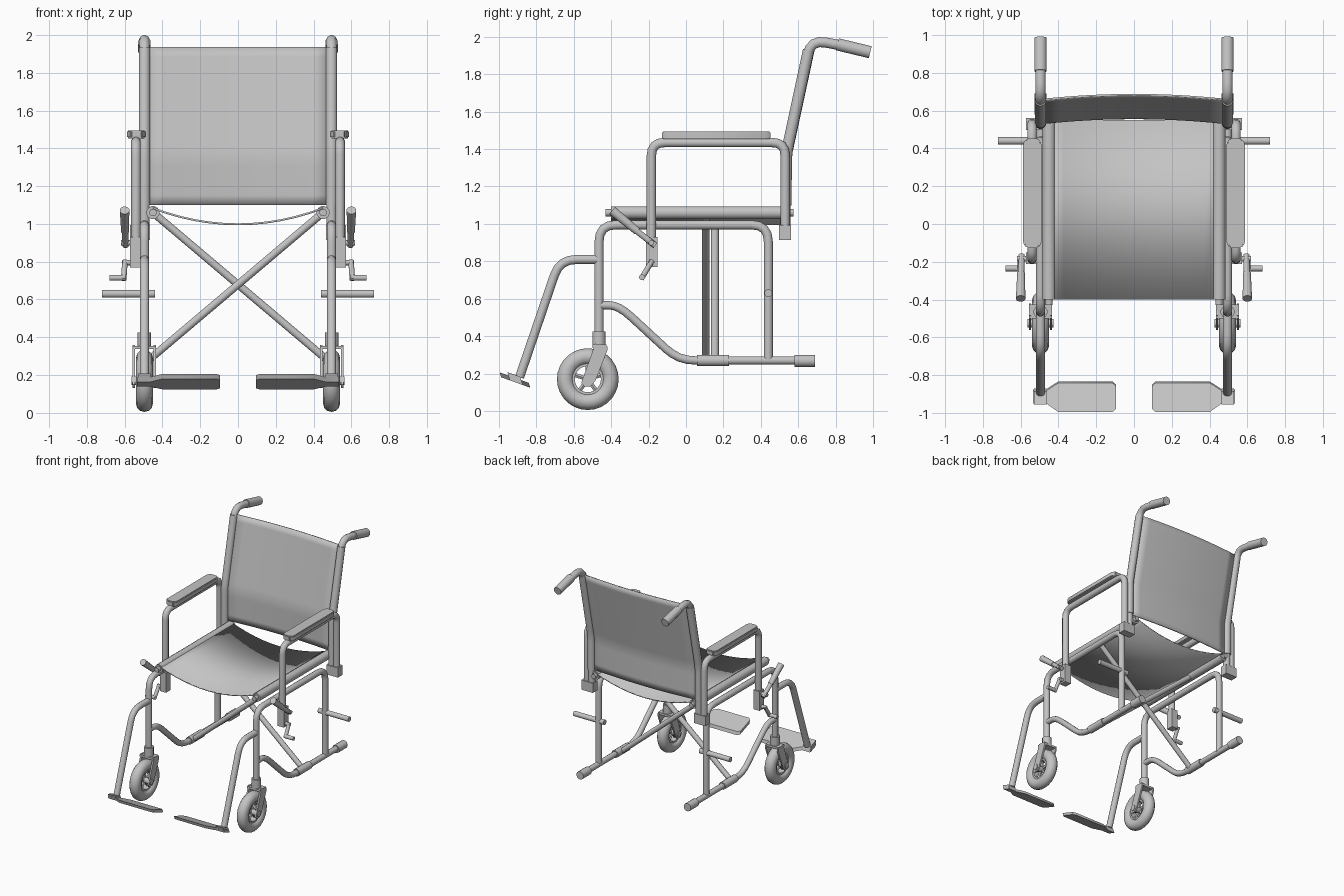
import bpy, bmesh, math
from mathutils import Vector, Matrix

cube = bpy.data.objects.get("Cube")
if cube:
    bpy.data.objects.remove(cube, do_unlink=True)

grey = bpy.data.materials.new("plain grey")
grey.use_nodes = True
grey.diffuse_color = (0.55, 0.55, 0.55, 1)
grey.node_tree.nodes["Principled BSDF"].inputs["Base Color"].default_value = grey.diffuse_color

SIDE = 0.495  # distance of each side frame from the middle


def finish(name, bm, mirror=True):
    bmesh.ops.recalc_face_normals(bm, faces=bm.faces)
    mesh = bpy.data.meshes.new(name)
    bm.to_mesh(mesh)
    bm.free()
    mesh.materials.append(grey)
    mesh.shade_smooth()
    mesh.set_sharp_from_angle(angle=math.radians(40))
    obj = bpy.data.objects.new(name, mesh)
    bpy.context.collection.objects.link(obj)
    if mirror:
        mod = obj.modifiers.new("other side", "MIRROR")
        mod.use_mirror_merge = False
    return obj


def rounded(points, bend):
    """Replace each inner corner with a short arc."""
    path = [points[0]]
    for a, b, c in zip(points, points[1:], points[2:]):
        d1 = min(bend, (a - b).length * 0.49)
        d2 = min(bend, (c - b).length * 0.49)
        p, q = b + (a - b).normalized() * d1, b + (c - b).normalized() * d2
        for i in range(5):
            t = i / 4
            path.append(p * (1 - t) ** 2 + b * 2 * t * (1 - t) + q * t * t)
    return path + [points[-1]]


def tube(name, points, radius, bend=0, end_radius=None, sides=12, mirror=True):
    """Round tube swept along a path, with closed ends."""
    points = [Vector(p) for p in points]
    path = rounded(points, bend) if bend else points
    bm = bmesh.new()
    rings = []
    for i, p in enumerate(path):
        before = (p - path[i - 1]).normalized() if i else None
        after = (path[i + 1] - p).normalized() if i < len(path) - 1 else None
        d = ((before or after) + (after or before)).normalized()
        u = d.cross(Vector((1, 0, 0)))
        if u.length < 0.1:
            u = d.cross(Vector((0, 1, 0)))
        u.normalize()
        v = d.cross(u)
        r = radius + ((end_radius or radius) - radius) * i / (len(path) - 1)
        angles = [math.tau * (k + 0.5) / sides for k in range(sides)]
        rings.append([bm.verts.new(p + (u * math.cos(a) + v * math.sin(a)) * r) for a in angles])
    for low, high in zip(rings, rings[1:]):
        for k in range(sides):
            n = (k + 1) % sides
            bm.faces.new((low[k], low[n], high[n], high[k]))
    bm.faces.new(rings[0])
    bm.faces.new(rings[-1])
    return finish(name, bm, mirror)


def side_tube(name, yz, radius, bend=0, x=SIDE, end_radius=None):
    return tube(name, [(x, y, z) for y, z in yz], radius, bend, end_radius)


def prism(name, outline, offset, bevel=0):
    """Flat outline pushed along an offset."""
    bm = bmesh.new()
    face = bm.faces.new([bm.verts.new(p) for p in outline])
    grown = bmesh.ops.extrude_face_region(bm, geom=[face])
    verts = [g for g in grown["geom"] if isinstance(g, bmesh.types.BMVert)]
    bmesh.ops.translate(bm, vec=offset, verts=verts)
    if bevel:
        bmesh.ops.bevel(bm, geom=bm.edges[:], offset=bevel, segments=2, affect="EDGES")
    return finish(name, bm)


def box(name, x, y, z):
    outline = [(x[0], y[0], z[0]), (x[1], y[0], z[0]), (x[1], y[1], z[0]), (x[0], y[1], z[0])]
    return prism(name, outline, (0, 0, z[1] - z[0]))


def sheet(name, point, columns, rows):
    """Thin cloth panel; point maps (-1..1, 0..1) to a position."""
    bm = bmesh.new()
    grid = [[bm.verts.new(point(2 * i / columns - 1, j / rows)) for i in range(columns + 1)]
            for j in range(rows + 1)]
    for a, b in zip(grid, grid[1:]):
        for i in range(columns):
            bm.faces.new((a[i], a[i + 1], b[i + 1], b[i]))
    obj = finish(name, bm, False)
    mod = obj.modifiers.new("cloth thickness", "SOLIDIFY")
    mod.thickness = 0.01
    mod.offset = 0


# Back posts with push handles
side_tube("back_post", [(0.53, 0.95), (0.535, 1.38), (0.668, 1.985), (0.84, 1.952)], 0.028, 0.08)
side_tube("push_grip", [(0.81, 1.96), (0.985, 1.918)], 0.034)


def post_y(z):
    return 0.535 + 0.125 * max(0, (z - 1.36) / 0.58)


# Cloth back with side hems
def back_point(u, v):
    z = 1.1 + 0.835 * v
    return (0.475 * u, post_y(z) + 0.025 * (1 - u * u), z)


sheet("back_sling", back_point, 12, 16)
side_tube("back_hem", [(0.534, 1.1), (0.537, 1.38), (0.655, 1.93)], 0.031, 0.05)

# Cloth seat with side rails
sheet("seat_sling", lambda u, v: (0.45 * u, -0.4 + 0.95 * v, 0.998 + 0.085 * u * u), 12, 1)
side_tube("seat_rail", [(-0.43, 1.06), (0.575, 1.06)], 0.02, x=0.45)
side_tube("seat_hem", [(-0.4, 1.06), (0.55, 1.06)], 0.035, x=0.45)

# Side frame
side_tube("main_frame", [(-0.465, 0.36), (-0.465, 0.995), (0.44, 0.995), (0.44, 0.27)], 0.025, 0.09)
side_tube("lower_rail", [(-0.465, 0.565), (-0.36, 0.565), (-0.04, 0.27), (0.62, 0.27)], 0.023, 0.09)
side_tube("rail_sleeve", [(0.06, 0.27), (0.23, 0.27)], 0.031)
side_tube("rail_end_cap", [(0.58, 0.268), (0.69, 0.268)], 0.033)
tube("rear_axle", [(0.44, 0.44, 0.63), (0.72, 0.44, 0.63)], 0.021)

# Folding cross braces
for name, y, s in (("front_cross_brace", 0.105, 1), ("rear_cross_brace", 0.155, -1)):
    tube(name, [(s * 0.45, y, 1.06), (-s * 0.49, y, 0.265)], 0.021, mirror=False)

# Armrest
side_tube("arm_frame", [(-0.185, 0.8), (-0.185, 1.435), (0.53, 1.435), (0.53, 0.95)], 0.026, 0.07, x=0.54)
pad = [(0.488, -0.1), (0.508, -0.128), (0.568, -0.128), (0.588, -0.1),
       (0.588, 0.425), (0.568, 0.453), (0.508, 0.453), (0.488, 0.425)]
prism("arm_pad", [(x, y, 1.453) for x, y in pad], (0, 0, 0.042), 0.006)
box("arm_front_socket", (0.515, 0.572), (-0.213, -0.152), (0.77, 0.93))
box("arm_rear_socket", (0.465, 0.572), (0.498, 0.562), (0.915, 0.995))

# Brake lever and latch crank
tube("brake_pivot", [(0.56, -0.185, 0.9), (0.62, -0.185, 0.9)], 0.015)
tube("brake_lever", [(0.595, -0.165, 0.885), (0.598, -0.28, 0.975)], 0.017)
tube("brake_grip", [(0.598, -0.26, 0.96), (0.6, -0.395, 1.072)], 0.021, end_radius=0.026)
tube("crank_pivot", [(0.56, -0.185, 0.795), (0.61, -0.185, 0.795)], 0.015)
tube("crank_arm", [(0.598, -0.18, 0.805), (0.605, -0.24, 0.705)], 0.015)
tube("crank_grip", [(0.595, -0.235, 0.715), (0.68, -0.235, 0.715)], 0.016)

# Leg rest and tilted footplate
side_tube("leg_rest", [(-0.465, 0.81), (-0.675, 0.81), (-0.89, 0.18)], 0.025, 0.09)


def tilted(x, y):
    return (x, y, 0.152 - 0.36 * (y + 0.91))


plate = [(0.095, -0.97), (0.115, -0.988), (0.40, -0.988), (0.465, -0.942), (0.535, -0.942),
         (0.535, -0.875), (0.465, -0.875), (0.40, -0.833), (0.115, -0.833), (0.095, -0.85)]
prism("footplate", [tilted(x, y) for x, y in plate], (0, -0.008, 0.026))
heel = [(0.462, -0.94), (0.53, -0.94), (0.53, -0.872), (0.462, -0.872)]
prism("footplate_bracket", [tilted(x, y) for x, y in heel], (0, -0.015, 0.045))

# Caster wheel: tyre, rim, hub, spokes
HUB = Vector((SIDE, -0.525, 0.17))


def ring(name, section, steps=28):
    """Lathe a closed (radius, width) section around the wheel axle."""
    bm = bmesh.new()
    loops = []
    for i in range(steps):
        a = math.tau * i / steps
        loops.append([bm.verts.new(HUB + Vector((w, r * math.cos(a), r * math.sin(a)))) for r, w in section])
    for i in range(steps):
        a, b = loops[i], loops[(i + 1) % steps]
        for k in range(len(section)):
            n = (k + 1) % len(section)
            bm.faces.new((a[k], a[n], b[n], b[k]))
    finish(name, bm)


arc = [math.tau * k / 12 for k in range(12)]
ring("caster_tyre", [(0.12 + 0.045 * math.cos(a), 0.045 * math.sin(a)) for a in arc])
ring("caster_rim", [(0.07, -0.025), (0.085, -0.025), (0.085, 0.025), (0.07, 0.025)])
tube("caster_hub", [HUB - Vector((0.068, 0, 0)), HUB + Vector((0.068, 0, 0))], 0.024)
for i in range(5):
    a = math.tau * i / 5 + math.pi / 2
    out = Vector((0, math.cos(a), math.sin(a)))
    tube("caster_spoke", [HUB, HUB + out * 0.08], 0.013, sides=6)

# Caster fork and stem
fork = [(-0.56, 0.15), (-0.545, 0.132), (-0.51, 0.132), (-0.485, 0.16),
        (-0.42, 0.325), (-0.42, 0.345), (-0.485, 0.36)]
for x in (SIDE - 0.062, SIDE + 0.049):
    prism("fork_blade", [(x, y, z) for y, z in fork], (0.013, 0, 0))
box("fork_crown", (SIDE - 0.062, SIDE + 0.062), (-0.5, -0.425), (0.337, 0.355))
side_tube("caster_stem", [(-0.465, 0.345), (-0.465, 0.425)], 0.037)
